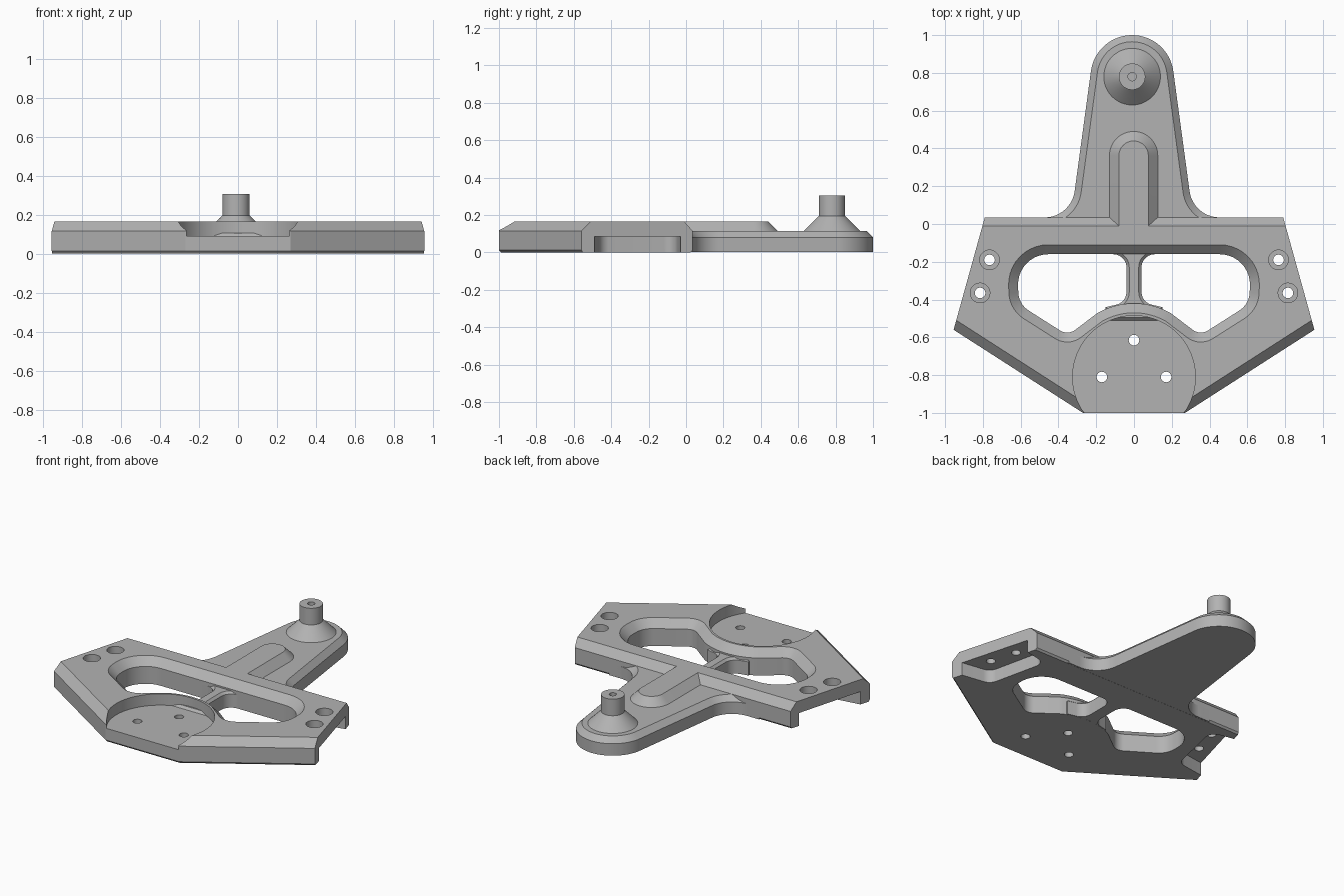
import bpy, bmesh
from math import sin, cos, tan, radians, pi
from mathutils import Vector, Matrix

cube = bpy.data.objects.get("Cube")
if cube:
    bpy.data.objects.remove(cube, do_unlink=True)

grey = bpy.data.materials.new("plain_grey")
grey.use_nodes = True
GREY = (0.45, 0.45, 0.45, 1)
grey.diffuse_color = GREY
grey.node_tree.nodes["Principled BSDF"].inputs["Base Color"].default_value = GREY


def arc(cx, cy, r, a0, a1, n):
    return [(cx + r * cos(radians(a0 + (a1 - a0) * i / n)),
             cy + r * sin(radians(a0 + (a1 - a0) * i / n))) for i in range(n + 1)]


def circle(x, y, r, n=48):
    return arc(x, y, r, 0, 360, n)[:-1]


def rounded(corners, n=10):
    """Round each (x, y, radius) corner of a polygon."""
    out = []
    for i, (x, y, r) in enumerate(corners):
        p = Vector((x, y))
        if not r:
            out.append((x, y))
            continue
        u = (Vector(corners[i - 1][:2]) - p).normalized()
        v = (Vector(corners[(i + 1) % len(corners)][:2]) - p).normalized()
        half = u.angle(v) / 2
        centre = p + (u + v).normalized() * r / sin(half)
        start = p + u * r / tan(half) - centre
        sweep = pi - 2 * half
        if u.x * v.y - u.y * v.x > 0:
            sweep = -sweep
        for k in range(n + 1):
            out.append(tuple(centre + Matrix.Rotation(sweep * k / n, 2) @ start))
    return out


def inset(points, dist):
    """Move the edges of a counter-clockwise outline inward, one distance or one per edge."""
    n = len(points)
    d = dist if isinstance(dist, list) else [dist] * n
    pts = [Vector(p) for p in points]
    out = []
    for i, p in enumerate(pts):
        e0 = (p - pts[i - 1]).normalized()
        e1 = (pts[(i + 1) % n] - p).normalized()
        n0, n1 = Vector((-e0.y, e0.x)), Vector((-e1.y, e1.x))
        det = n0.x * n1.y - n0.y * n1.x
        if abs(det) < 1e-4:
            out.append(tuple(p + n1 * d[i]))
            continue
        a, b = d[i - 1], d[i]
        out.append((p.x + (a * n1.y - b * n0.y) / det, p.y + (b * n0.x - a * n1.x) / det))
    return out


def loft(name, layers):
    """Solid through matching outlines, given as (outline, height)."""
    bm = bmesh.new()
    rings = [[bm.verts.new((x, y, z)) for x, y in pts] for pts, z in layers]
    n = len(rings[0])
    for a, b in zip(rings, rings[1:]):
        for i in range(n):
            j = (i + 1) % n
            bm.faces.new((a[i], a[j], b[j], b[i]))
    bm.faces.new(rings[0][::-1])
    bm.faces.new(rings[-1])
    bmesh.ops.recalc_face_normals(bm, faces=bm.faces)
    mesh = bpy.data.meshes.new(name)
    bm.to_mesh(mesh)
    bm.free()
    mesh.materials.append(grey)
    obj = bpy.data.objects.new(name, mesh)
    bpy.context.collection.objects.link(obj)
    return obj


def activate(obj):
    bpy.ops.object.select_all(action="DESELECT")
    obj.select_set(True)
    bpy.context.view_layer.objects.active = obj


def cut(obj, cutter):
    cutter.hide_render = True
    mod = obj.modifiers.new("cut", "BOOLEAN")
    mod.operation, mod.solver, mod.object = "DIFFERENCE", "EXACT", cutter
    activate(obj)
    bpy.ops.object.modifier_apply(modifier=mod.name)
    bpy.data.objects.remove(cutter, do_unlink=True)


def mirror(points):
    return [(-x, *rest) for x, *rest in reversed(points)]


TOP, LEDGE = 0.165, 0.115

# Body plate: chamfered along the back and the two front diagonals
half = [(0.27, -1), (0.955, -0.56), (0.79, 0.035)]
outline = half + mirror(half)
body = loft("body_plate", [
    (inset(outline, [0.01, 0, 0.01, 0, 0.01, 0.01]), 0),
    (outline, 0.012),
    (outline, LEDGE),
    (inset(outline, [0.05, 0, 0.045, 0, 0.05, 0]), TOP)])

# Wide window with a flared upper rim that wraps around the round pocket
side = [(-0.62, -0.16, 0.16), (-0.61, -0.425, 0.12), (-0.35, -0.59, 0.07)]
crest = [(x, y, 0) for x, y in arc(0, -0.81, 0.39, 120, 60, 16)]
window = rounded(side + crest + mirror(side))
cut(body, loft("window_cutter", [
    (window, -0.1), (window, LEDGE),
    (inset(window, -0.05), TOP), (inset(window, -0.05), 0.3)]))

# Round pocket at the front and its three holes
cut(body, loft("pocket_cutter", [(circle(0, -0.81, 0.325, 96), z) for z in (0.09, 0.3)]))
for x, y in ((0, -0.615), (-0.17, -0.81), (0.17, -0.81)):
    cut(body, loft("hole_cutter", [(circle(x, y, 0.028, 24), z) for z in (-0.1, 0.3)]))

# Underside notches at the sides, with counterbored screw holes above
notch = rounded([(1.1, -0.47, 0), (0.94, -0.49, 0), (0.74, -0.46, 0.07),
                 (0.65, -0.06, 0.06), (0.8, -0.03, 0), (1.1, -0.03, 0)])
for s in (1, -1):
    cut(body, loft("notch_cutter", [([(s * x, y) for x, y in notch], z) for z in (-0.1, 0.085)]))
    for x, y in ((0.765, -0.19), (0.815, -0.365)):
        cut(body, loft("screw_cutter", [
            (circle(s * x, y, r, 32), z)
            for r, z in ((0.028, -0.1), (0.028, 0.115), (0.052, 0.115), (0.052, 0.3))]))

# Narrow web across the window
edge = [(0.15, -0.51, 0), (0.15, -0.44, 0), (0.04, -0.415, 0.07),
        (0.04, -0.16, 0.07), (0.15, -0.16, 0), (0.15, -0.12, 0)]
web_line = rounded(edge + mirror(edge))
web = loft("window_web", [(web_line, 0.0005), (web_line, 0.09), (inset(web_line, 0.015), 0.105)])

# Tapered arm with a round tip and filleted root
CX, TIP = -0.01, 0.78
root = [(0.55, 0, 0), (0.55, 0.035, 0), (0.323, 0.035, 0.16)]
tip = [(x, y, 0) for x, y in arc(0, TIP, 0.22, 8, 172, 32)]
arm_line = [(x + CX, y) for x, y in rounded(root + tip + mirror(root), 14)]
arm = loft("arm", [(arm_line, 0.0005), (arm_line, 0.08), (inset(arm_line, 0.035), LEDGE)])

# Raised rib on the arm
rib_line = [(-0.13, -0.06), (0.126, -0.06)] + arc(-0.002, 0.362, 0.128, 0, 180, 24)
rib = loft("arm_rib", [(rib_line, 0.1), (rib_line, LEDGE), (inset(rib_line, 0.05), TOP)])

# Conical boss carrying a drilled pin
boss = loft("boss_pin", [(circle(CX, TIP, r), z) for r, z in (
    (0.15, 0.1), (0.15, LEDGE), (0.07, 0.195), (0.07, 0.305), (0.022, 0.305), (0.022, 0.2))])

for part in (body, web, arm, rib, boss):
    activate(part)
    bpy.ops.object.shade_smooth_by_angle(angle=radians(28))
